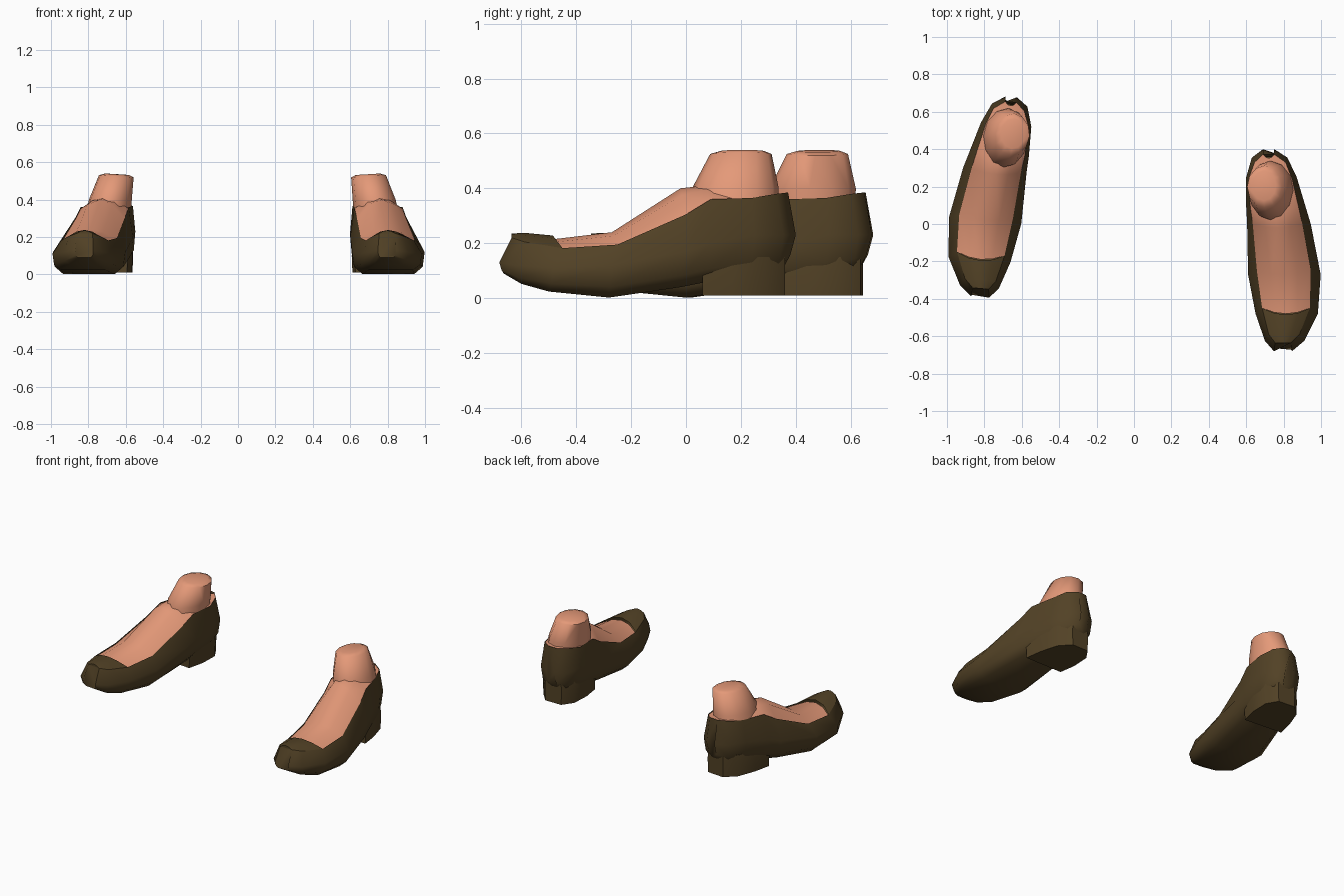
import bpy, bmesh, math
from mathutils import Matrix

if "Cube" in bpy.data.objects:
    bpy.data.objects.remove(bpy.data.objects["Cube"])


def material(name, col):
    m = bpy.data.materials.new(name)
    m.diffuse_color = (*col, 1)
    m.use_nodes = True
    m.node_tree.nodes["Principled BSDF"].inputs["Base Color"].default_value = m.diffuse_color
    return m


LEATHER = material("dark_brown_leather", (0.085, 0.054, 0.019))
SKIN = material("skin", (0.78, 0.32, 0.19))

# The second foot is the mirrored first one, turned a little and set further back
PLACES = {
    "left": Matrix.Identity(4),
    "right": Matrix.Translation((0.028, 0.221, 0))
    @ Matrix.Rotation(math.radians(-4.8), 4, 'Z')
    @ Matrix.Diagonal((-1, 1, 1, 1)),
}


def finish(bm, name, mat, angle):
    """Make one object per foot from the same mesh."""
    bmesh.ops.recalc_face_normals(bm, faces=bm.faces)
    for side, mtx in PLACES.items():
        b = bm.copy()
        b.transform(mtx)
        if mtx.determinant() < 0:
            bmesh.ops.reverse_faces(b, faces=b.faces)
        me = bpy.data.meshes.new(name)
        b.to_mesh(me)
        b.free()
        me.materials.append(mat)
        ob = bpy.data.objects.new(side + "_" + name, me)
        bpy.context.collection.objects.link(ob)
        bpy.ops.object.select_all(action='DESELECT')
        ob.select_set(True)
        bpy.context.view_layer.objects.active = ob
        bpy.ops.object.shade_smooth_by_angle(angle=math.radians(angle))
    bm.free()


def loft(rings, closed=True, caps=(True, True)):
    bm = bmesh.new()
    vs = [[bm.verts.new(p) for p in r] for r in rings]
    n = len(vs[0])
    for a, b in zip(vs, vs[1:]):
        for i in range(n if closed else n - 1):
            j = (i + 1) % n
            bm.faces.new((a[i], a[j], b[j], b[i]))
    if caps[0]:
        bm.faces.new(vs[0])
    if caps[1]:
        bm.faces.new(vs[-1])
    return bm


# Stations: y bottom/middle/rim, x at widest L/R, x at rim L/R, z bottom/middle/rim
S = [
    (-.665, -.68, -.635, .748, .845, .755, .84, .09, .13, .22),
    (-.60, -.625, -.59, .70, .91, .72, .885, .052, .12, .205),
    (-.50, -.48, -.45, .65, .983, .685, .94, .024, .11, .182),
    (-.28, -.27, -.25, .61, .998, .657, .945, .002, .12, .195),
    (-.02, 0, 0, .605, .945, .635, .90, .04, .17, .305),
    (.08, .09, .09, .60, .918, .622, .88, .06, .20, .36),
    (.23, .25, .24, .60, .87, .612, .845, .08, .23, .365),
    (.33, .355, .33, .63, .82, .645, .81, .10, .23, .38),
    (.36, .40, .372, .69, .75, .69, .75, .12, .23, .385),
]


def wall(s):
    yb, ym, yr, l, r, rl, rr, zb, zm, zr = s
    w = (r - l) * .09
    return [(rl, yr, zr), (l, ym, zm), (l + w * .3, (yb + ym) / 2, (zb * 2 + zm) / 3),
            (l + w * 1.6, yb, zb), (r - w * 1.6, yb, zb),
            (r - w * .3, (yb + ym) / 2, (zb * 2 + zm) / 3), (r, ym, zm), (rr, yr, zr)]


def crown(s, top, shift=0.0, drop=0.0):
    yr, rl, rr, zr = s[2], s[5], s[6], s[9] - drop
    return [(rl + (rr - rl) * t, yr + shift * k, zr + (top - zr) * k)
            for t, k in ((0, 0), (.25, .75), (.5, 1), (.75, .75), (1, 0))]


# Shoe upper: open trough from toe to heel, closed at both ends
finish(loft([wall(s) for s in S], closed=False), "shoe_upper", LEATHER, 50)

# Toe cap over the front three stations
finish(loft([crown(S[0], .235), crown(S[1], .238), crown(S[2], .228, -.035)],
            closed=False, caps=(True, False)), "toe_cap", LEATHER, 50)

# Instep of the foot filling the shoe opening
tops = (.215, .24, .40, .41, .39, .375, .375)
finish(loft([crown(s, t, -.03 if i == 0 else -.02, .008)
             for i, (s, t) in enumerate(zip(S[2:], tops))],
            closed=False, caps=(False, False)), "instep", SKIN, 60)

# Ankle stump: stacked oval rings (centre x, centre y, radius x, radius y, z, tilt)
A = [(.74, .18, .12, .155, .32, 0), (.728, .18, .115, .158, .40, 0),
     (.698, .20, .093, .112, .525, .006), (.694, .205, .065, .08, .536, .004)]
rings = []
for cx, cy, rx, ry, z, tilt in A:
    angs = [math.tau * i / 12 for i in range(12)]
    rings.append([(cx + rx * math.cos(a), cy + ry * math.sin(a), z + tilt * math.cos(a))
                  for a in angs])
finish(loft(rings), "ankle", SKIN, 60)

# Low block heel under the back of the shoe
outline = [(.625, .06), (.90, .06), (.885, .17), (.85, .29), (.785, .36),
           (.665, .36), (.615, .29), (.608, .17)]
finish(loft([[(.74 + (x - .74) * k, y, z) for x, y in outline]
             for z, k in ((.01, .97), (.10, 1), (.15, .97))]), "heel_block", LEATHER, 40)
